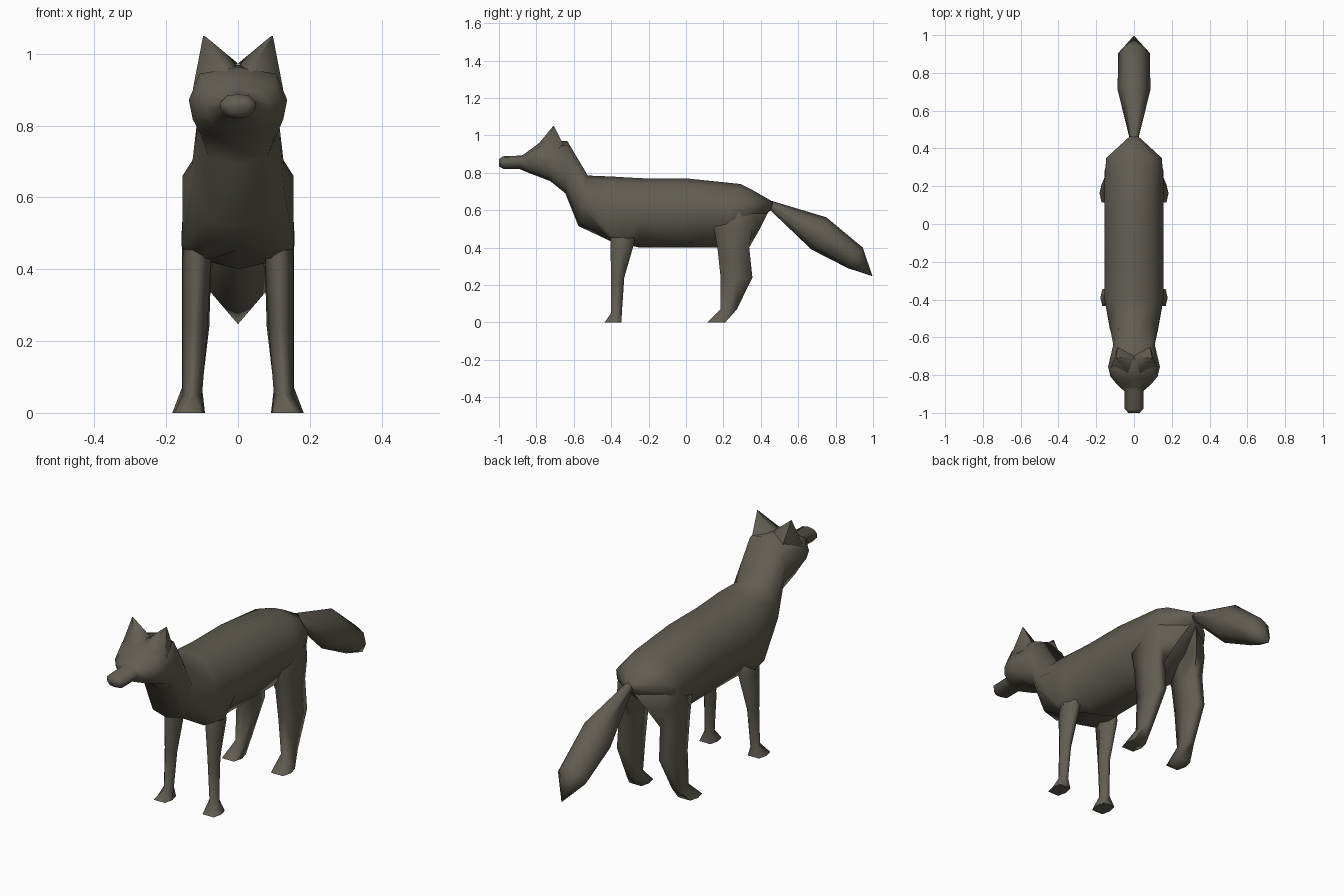
import bpy, bmesh, math
from mathutils import Vector

fur = bpy.data.materials.new("dark brown fur")
fur.diffuse_color = (0.12, 0.11, 0.085, 1)

# right half of the cross sections (x, up), top to bottom
ROUND = [(0, 1), (0.62, 0.84), (1, 0.3), (1, -0.2), (0.6, -0.86), (0, -1)]
CHEST = [(0, 1), (0.62, 0.84), (1, 0.3), (1, -0.8), (0.6, -1), (0, -0.8)]
HEAD = [(0, 1), (0.78, 0.82), (1, 0.12), (0.92, -0.4), (0.75, -0.82), (0, -1)]
HEX = [(0, 1), (0.6, 0.7), (1, 0.0), (0.6, -0.7), (0, -1)]


def loft(name, rings):
    """Skin closed rings of equal length; cap both ends."""
    bm = bmesh.new()
    vs = [[bm.verts.new(p) for p in r] for r in rings]
    n = len(vs[0])
    for a, b in zip(vs, vs[1:]):
        for i in range(n):
            j = (i + 1) % n
            bm.faces.new((a[i], a[j], b[j], b[i]))
    bm.faces.new(vs[0])
    bm.faces.new(vs[-1])
    bmesh.ops.remove_doubles(bm, verts=bm.verts, dist=0.0005)
    bmesh.ops.recalc_face_normals(bm, faces=bm.faces)
    me = bpy.data.meshes.new(name)
    bm.to_mesh(me)
    bm.free()
    me.materials.append(fur)
    ob = bpy.data.objects.new(name, me)
    bpy.context.collection.objects.link(ob)
    bpy.ops.object.select_all(action='DESELECT')
    ob.select_set(True)
    bpy.context.view_layer.objects.active = ob
    bpy.ops.object.shade_smooth_by_angle(angle=math.radians(85))
    return ob


def tilted(shape, ty, tz, by, bz, w):
    """Ring through a top point and a bottom point, with half width w."""
    top, bot = Vector((0, ty, tz)), Vector((0, by, bz))
    mid, up = (top + bot) / 2, (top - bot) / 2
    full = shape + [(-x, u) for x, u in reversed(shape[1:-1])]
    return [mid + up * u + Vector((x * w, 0, 0)) for x, u in full]


def leg(name, rows, side):
    """Rows: z, front y, back y, inner x, outer x, cut of outer back corner,
    squareness of the section (0.2 = diamond, 0.85 = box)."""
    rings = []
    for z, y0, y1, x0, x1, cut, q in rows:
        xm, ym = (x0 + x1) / 2, (y0 + y1) / 2
        dx, dy = (x1 - x0) / 2, (y1 - y0) / 2
        rings.append([(side * (xm + dx * a), ym + dy * b - cut * c, z) for a, b, c in
                      [(-q, -1, 0), (q, -1, 0), (1, 0, 0), (q, 1, 1), (-q, 1, 0), (-1, 0, 0)]])
    loft(name, rings)


# body: nose to rump (section, top y z, bottom y z, half width)
body = [(ROUND, -1.0, 0.872, -1.0, 0.834, 0.03), (ROUND, -0.98, 0.888, -0.975, 0.82, 0.05),
        (ROUND, -0.88, 0.892, -0.89, 0.82, 0.05), (HEAD, -0.865, 0.9, -0.83, 0.795, 0.09),
        (HEAD, -0.82, 0.933, -0.79, 0.78, 0.125),
        (HEAD, -0.78, 0.963, -0.725, 0.755, 0.137), (HEAD, -0.635, 0.97, -0.645, 0.69, 0.11),
        (ROUND, -0.525, 0.785, -0.575, 0.515, 0.128), (CHEST, -0.40, 0.78, -0.405, 0.435, 0.155),
        (CHEST, -0.32, 0.775, -0.33, 0.42, 0.155),
        (ROUND, -0.22, 0.77, -0.25, 0.40, 0.155), (ROUND, 0.0, 0.77, 0.0, 0.40, 0.155),
        (ROUND, 0.29, 0.74, 0.17, 0.40, 0.155), (ROUND, 0.36, 0.705, 0.33, 0.50, 0.147),
        (ROUND, 0.465, 0.645, 0.455, 0.60, 0.025)]
loft("body", [tilted(*r) for r in body])

# tail
tail = [(0.44, 0.655, 0.44, 0.61, 0.02), (0.75, 0.562, 0.67, 0.39, 0.087),
        (0.945, 0.40, 0.865, 0.29, 0.084), (0.997, 0.247, 0.997, 0.247, 0.0)]
loft("tail", [tilted(HEX, *r) for r in tail])

front = [(0.62, -0.39, -0.31, 0.06, 0.13, 0, 0.3), (0.43, -0.405, -0.275, 0.075, 0.155, 0, 0.35),
         (0.24, -0.40, -0.33, 0.085, 0.155, 0, 0.25), (0.05, -0.40, -0.343, 0.1, 0.155, 0, 0.25),
         (0.0, -0.435, -0.345, 0.095, 0.178, 0, 0.75)]
hind = [(0.64, 0.16, 0.38, 0.02, 0.13, 0.08, 0.7), (0.59, 0.13, 0.44, 0.0, 0.152, 0.09, 0.8),
        (0.50, 0.15, 0.395, 0.04, 0.157, 0.04, 0.7), (0.40, 0.168, 0.338, 0.075, 0.156, 0, 0.6),
        (0.24, 0.185, 0.355, 0.08, 0.156, 0, 0.55), (0.07, 0.185, 0.272, 0.1, 0.156, 0, 0.6),
        (0.0, 0.115, 0.21, 0.092, 0.183, 0, 0.75)]
# ear base (x, y, z) and tip offsets
base = [(0.0, -0.7, 0.973), (0.03, -0.79, 0.952), (0.126, -0.765, 0.90), (0.085, -0.645, 0.93)]
tip = [(-1, 0), (0, -1), (1, 0), (0, 1)]
for s, word in ((1, "left"), (-1, "right")):
    leg("front_leg_" + word, front, s)
    leg("hind_leg_" + word, hind, s)
    loft("ear_" + word, [[(s * x, y, z) for x, y, z in base],
                         [(s * (0.095 + 0.002 * a), -0.708 + 0.002 * b, 1.05) for a, b in tip]])
